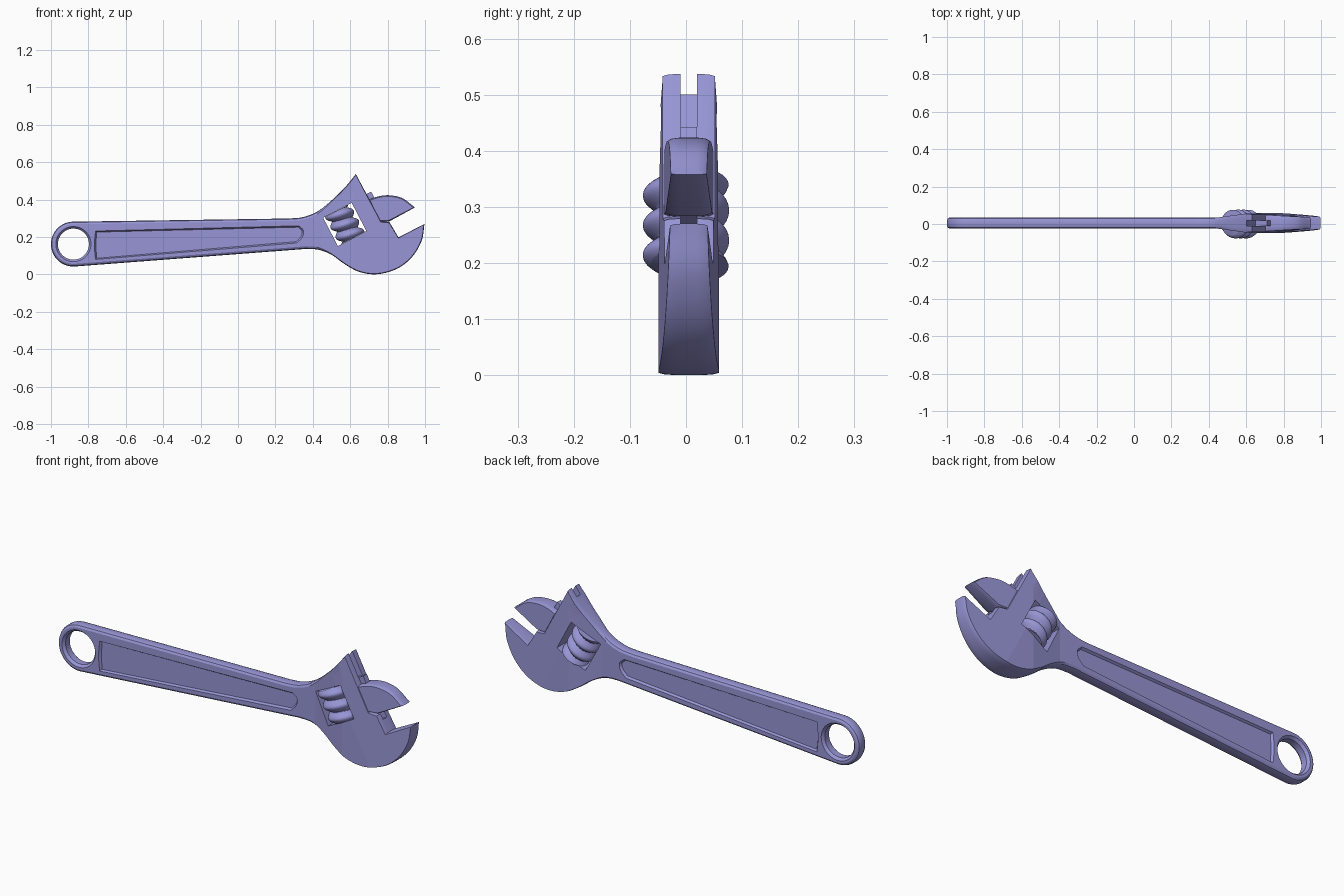
import bpy, bmesh, math
from mathutils import Vector

if "Cube" in bpy.data.objects:
    bpy.data.objects.remove(bpy.data.objects["Cube"])

steel = bpy.data.materials.new("violet_steel")
COLOUR = (0.31, 0.30, 0.66, 1)
steel.diffuse_color = COLOUR
steel.use_nodes = True
steel.node_tree.nodes["Principled BSDF"].inputs["Base Color"].default_value = COLOUR

Y0 = 0.005                       # mid plane of the tool
TILT = math.radians(27.5)        # slant of the head
V = Vector((math.cos(TILT), 0, math.sin(TILT)))    # out of the jaws
U = Vector((math.sin(TILT), 0, -math.cos(TILT)))   # along the jaw slide


def curve(pts, n=6):
    """Smooth line through a few points."""
    p = [Vector(q) for q in pts]
    p = [2 * p[0] - p[1]] + p + [2 * p[-1] - p[-2]]
    out = []
    for a, b, c, d in zip(p, p[1:], p[2:], p[3:]):
        for i in range(n):
            t = i / n
            out.append(tuple(0.5 * (2 * b + (c - a) * t + (2 * a - 5 * b + 4 * c - d) * t * t
                                    + (3 * b - a - 3 * c + d) * t ** 3)))
    return out + [tuple(p[-2])]


def arc(cx, cz, r, a0, a1, n):
    return [(cx + r * math.cos(math.radians(a0 + (a1 - a0) * i / n)),
             cz + r * math.sin(math.radians(a0 + (a1 - a0) * i / n))) for i in range(n + 1)]


def inset(pts, dist):
    """Shift a clockwise outline inwards; dist(x) gives the amount."""
    out = []
    for i, (x, z) in enumerate(pts):
        a, b = Vector(pts[i - 1]), Vector(pts[(i + 1) % len(pts)])
        d = (Vector((x, z)) - a).normalized() + (b - Vector((x, z))).normalized()
        d.normalize()
        out.append((x + d.y * dist(x), z - d.x * dist(x)))
    return out


def loft(name, rings):
    """Solid through matching outlines, each given as (points, y)."""
    bm = bmesh.new()
    loops = [[bm.verts.new((x, y, z)) for x, z in pts] for pts, y in rings]
    n = len(loops[0])
    for a, b in zip(loops, loops[1:]):
        for i in range(n):
            bm.faces.new((a[i], a[(i + 1) % n], b[(i + 1) % n], b[i]))
    caps = [bm.faces.new(loops[0]), bm.faces.new(loops[-1])]
    bmesh.ops.recalc_face_normals(bm, faces=bm.faces)
    bmesh.ops.triangulate(bm, faces=caps)
    return finish(name, bm)


def finish(name, bm):
    me = bpy.data.meshes.new(name)
    bm.to_mesh(me)
    bm.free()
    me.materials.append(steel)
    ob = bpy.data.objects.new(name, me)
    bpy.context.collection.objects.link(ob)
    return ob


def rounded(name, pts, h, d):
    """Plate with softened rims."""
    steps = ((-1, 1), (-.8, .3), (-.45, 0), (.45, 0), (.8, .3), (1, 1))
    return loft(name, [(inset(pts, lambda x: d(x) * f), h * s) for s, f in steps])


def thickness(co):
    """Half thickness: thin handle, thick head, tapering jaws."""
    ramp = 0.03 + 0.024 * min(max((co.x - 0.45) / 0.17, 0), 1)
    v = co.x * V.x + co.z * V.z
    return min(ramp, 0.054 - 0.0656 * max(v - 0.69, 0))


def shape_thickness(ob, extra=0.0):
    bm = bmesh.new()
    bm.from_mesh(ob.data)
    for co, no in (((.45, 0, 0), (1, 0, 0)), ((.62, 0, 0), (1, 0, 0)), (V * 0.69, V)):
        bmesh.ops.bisect_plane(bm, geom=bm.verts[:] + bm.edges[:] + bm.faces[:],
                               plane_co=co, plane_no=no)
    for v in bm.verts:
        v.co.y = Y0 + v.co.y * (thickness(v.co) + extra)
    bmesh.ops.triangulate(bm, faces=bm.faces[:])
    bm.to_mesh(ob.data)
    bm.free()


def cut(ob, cutter):
    mod = ob.modifiers.new("cut", 'BOOLEAN')
    mod.operation, mod.solver, mod.object = 'DIFFERENCE', 'EXACT', cutter
    bpy.context.view_layer.objects.active = ob
    bpy.ops.object.modifier_apply(modifier=mod.name)
    bpy.data.objects.remove(cutter)


def shade(ob, angle=30):
    bpy.ops.object.select_all(action='DESELECT')
    ob.select_set(True)
    bpy.context.view_layer.objects.active = ob
    bpy.ops.object.shade_smooth_by_angle(angle=math.radians(angle))
    for p in ob.data.polygons:
        if abs(p.normal.y) > 0.95:
            p.use_smooth = False


def slanted(cx, cz, u0, u1, v0, v1):
    """Rectangle aligned to the head."""
    return [(cx + u * U.x + v * V.x, cz + u * U.z + v * V.z)
            for u, v in ((u0, v0), (u0, v1), (u1, v1), (u1, v0))]


# Handle, head and fixed jaw as one forging
outline = arc(-.88, .162, .12, 272, 89, 36)
outline += curve([(.275, .299), (.35, .307), (.43, .34), (.516, .41), (.58, .475), (.63, .537)])
outline += [(.765, .283), (.81, .279), (.858, .198)]
outline += curve([(.997, .27), (.982, .18), (.93, .092), (.85, .03), (.745, .001), (.65, .013),
                  (.57, .055), (.50, .105), (.43, .132), (.36, .136)])
body = rounded("wrench_body", outline, 1.0, lambda x: .014 if x < .4 else max(.004, .014 - .1 * (x - .4)))
shape_thickness(body)

# Eye in the handle end, with flared rims
cut(body, loft("eye_cutter", [(arc(-.88, .162, r, 0, 352.5, 47), Y0 + y) for r, y in
                              ((.105, -.04), (.094, -.03), (.083, -.017),
                               (.083, .017), (.094, .03), (.105, .04))]))

# Sunken panels on both sides of the handle
panel = curve([(-.762, .08), (-.768, .155), (-.762, .232)], 3)
panel += curve([(.325, .260), (.35, .235), (.345, .20), (.315, .168)], 4)
for s in (-1, 1):
    cut(body, loft("panel_cutter", [(inset(panel, lambda x: .008), Y0 + s * .019),
                                    (panel, Y0 + s * .03),
                                    (panel, Y0 + s * .06)]))

# Window for the adjusting screw and the slide slot in the head
cx, cz = .571, .267
cut(body, loft("window_cutter", [(slanted(cx, cz, -.085, .085, -.086, .086), y) for y in (-.1, .1)]))
cut(body, loft("slot_cutter", [(slanted(.63, .535, -.1, .34, -.042, .12), Y0 + y) for y in (-.015, .015)]))
shade(body)

# Sliding jaw with its tang in the slot
jaw_pts = [(.70, .28), (.685, .385)]
jaw_pts += curve([(.70, .40), (.75, .417), (.81, .423), (.88, .407), (.946, .358)])
jaw_pts += [(.81, .284)]
jaw = rounded("sliding_jaw", jaw_pts, 1.0, lambda x: .006)
shape_thickness(jaw, -.002)
# keep the wide part of the jaw outside the head
cut(jaw, loft("jaw_back_cutter", [(slanted(.63, .535, -.2, .5, -.4, .002), y) for y in (-.2, .2)]))
shade(jaw)
tang = loft("jaw_tang", [(slanted(.63, .535, .12, .30, -.04, .03), Y0 + y) for y in (-.0145, .0145)])
shade(tang)

# Adjusting screw: a ridged roller with a helical thread
bm = bmesh.new()
SEG, ROWS, LENGTH, PITCH = 40, 60, .168, .06
rows = []
for j in range(ROWS + 1):
    t = (j / ROWS - .5) * LENGTH
    row = []
    for i in range(SEG):
        a = 2 * math.pi * i / SEG
        wave = .5 + .5 * math.cos(2 * math.pi * t / PITCH - a)
        r = .052 + .025 * math.sqrt(wave)
        p = Vector((cx, 0, cz)) + U * t + V * (r * math.sin(a)) + Vector((0, -r * math.cos(a), 0))
        row.append(bm.verts.new(p))
    rows.append(row)
for a, b in zip(rows, rows[1:]):
    for i in range(SEG):
        bm.faces.new((a[i], a[(i + 1) % SEG], b[(i + 1) % SEG], b[i]))
bm.faces.new(rows[0])
bm.faces.new(rows[-1])
bmesh.ops.recalc_face_normals(bm, faces=bm.faces)
shade(finish("adjusting_screw", bm), 50)
